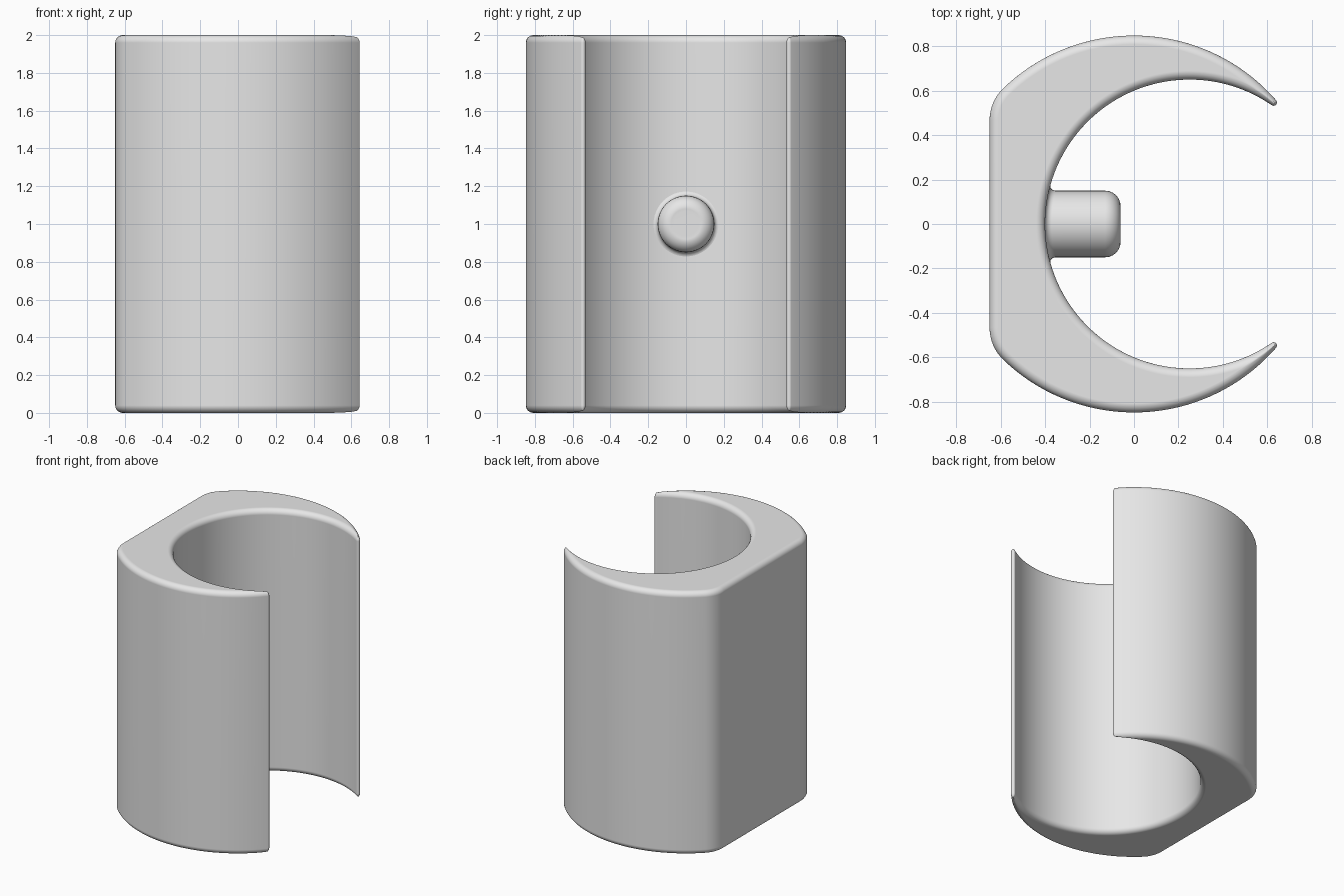
import bpy
import bmesh
from math import sin, cos, pi, atan2, sqrt

cube = bpy.data.objects.get("Cube")
if cube:
    bpy.data.objects.remove(cube)

HEIGHT = 2.0
OUTER, INNER = 0.848, 0.65      # radii of the outer wall and the bore
BORE_X = 0.25                   # bore is offset towards the opening
FLAT_X = -0.65                  # flat side
CORNER, TIP, FILLET = 0.2, 0.015, 0.04

GREY = (0.8, 0.8, 0.8, 1)
grey = bpy.data.materials.new("light grey")
grey.use_nodes = True
grey.diffuse_color = GREY
grey.node_tree.nodes["Principled BSDF"].inputs["Base Color"].default_value = GREY


def arc(cx, cy, r, a0, a1, n):
    steps = [a0 + (a1 - a0) * i / n for i in range(n + 1)]
    return [(cx + r * cos(a), cy + r * sin(a)) for a in steps]


def crossing(d):
    """Point where the outer and bore circles meet once both are inset by d."""
    a, b = OUTER - d, INNER + d
    x = (a * a - b * b + BORE_X ** 2) / (2 * BORE_X)
    return x, sqrt(a * a - x * x)


def crescent(d):
    """Closed crescent outline inset by d."""
    cx = FLAT_X + CORNER
    cy = sqrt((OUTER - CORNER) ** 2 - cx * cx)
    tx, ty = crossing(max(d, TIP))
    corner_end, tip_start = atan2(cy, cx), atan2(ty, tx)
    half = [(FLAT_X + d, 0)]
    half += arc(cx, cy, CORNER - d, pi, corner_end, 8)
    half += arc(0, 0, OUTER - d, corner_end, tip_start, 40)
    half += arc(tx, ty, max(TIP - d, 0), tip_start, atan2(-ty, BORE_X - tx), 8)
    half += arc(BORE_X, 0, INNER + d, atan2(ty, tx - BORE_X), pi, 48)
    return half + [(x, -y) for x, y in half[-2:0:-1]]


def loft(name, rings, caps):
    """Skin a stack of matching rings and close its ends."""
    bm = bmesh.new()
    rows = [[bm.verts.new(p) for p in ring] for ring in rings]
    n = len(rows[0])
    for low, high in zip(rows, rows[1:]):
        for i in range(n):
            j = (i + 1) % n
            bm.faces.new((low[i], low[j], high[j], high[i]))
    for row in caps:
        bm.faces.new(rows[row])
    bmesh.ops.remove_doubles(bm, verts=bm.verts, dist=0.00001)
    bmesh.ops.recalc_face_normals(bm, faces=bm.faces)
    mesh = bpy.data.meshes.new(name)
    bm.to_mesh(mesh)
    bm.free()
    mesh.materials.append(grey)
    obj = bpy.data.objects.new(name, mesh)
    bpy.context.collection.objects.link(obj)
    bpy.ops.object.select_all(action='DESELECT')
    obj.select_set(True)
    bpy.context.view_layer.objects.active = obj
    bpy.ops.object.shade_smooth_by_angle(angle=0.7)
    weighted = obj.modifiers.new("weighted normals", 'WEIGHTED_NORMAL')
    weighted.keep_sharp = True
    return obj


# Crescent sleeve with rounded top and bottom edges
STEPS = 6
angles = [pi / 2 * i / STEPS for i in range(STEPS + 1)]
upper = [(FILLET * (1 - cos(a)), HEIGHT - FILLET + FILLET * sin(a)) for a in angles]
levels = [(d, HEIGHT - z) for d, z in reversed(upper)] + upper
loft("sleeve", [[(x, y, z) for x, y in crescent(d)] for d, z in levels], (0, -1))

# Peg inside the bore, with a flared root following the curved wall
PEG_R, ROUND, FLARE, PEG_END = 0.15, 0.07, 0.03, -0.06
SIDES = 48


def peg_ring(r, place):
    ring = []
    for i in range(SIDES):
        a = 2 * pi * i / SIDES
        ring.append((place(r * cos(a)), r * cos(a), HEIGHT / 2 + r * sin(a)))
    return ring


def root(lift):
    return lambda y: BORE_X - sqrt(INNER ** 2 - y * y) + lift


rings = [peg_ring(PEG_R + FLARE * (1 - sin(a)), root(FLARE * (1 - cos(a)) - 0.001))
         for a in angles]
for a in angles:
    x = PEG_END - ROUND + ROUND * sin(a)
    rings.append(peg_ring(PEG_R - ROUND + ROUND * cos(a), lambda y, x=x: x))
# Slightly dished end
rings.append(peg_ring(0.065, lambda y: PEG_END - 0.005))
loft("peg", rings, (-1,))
